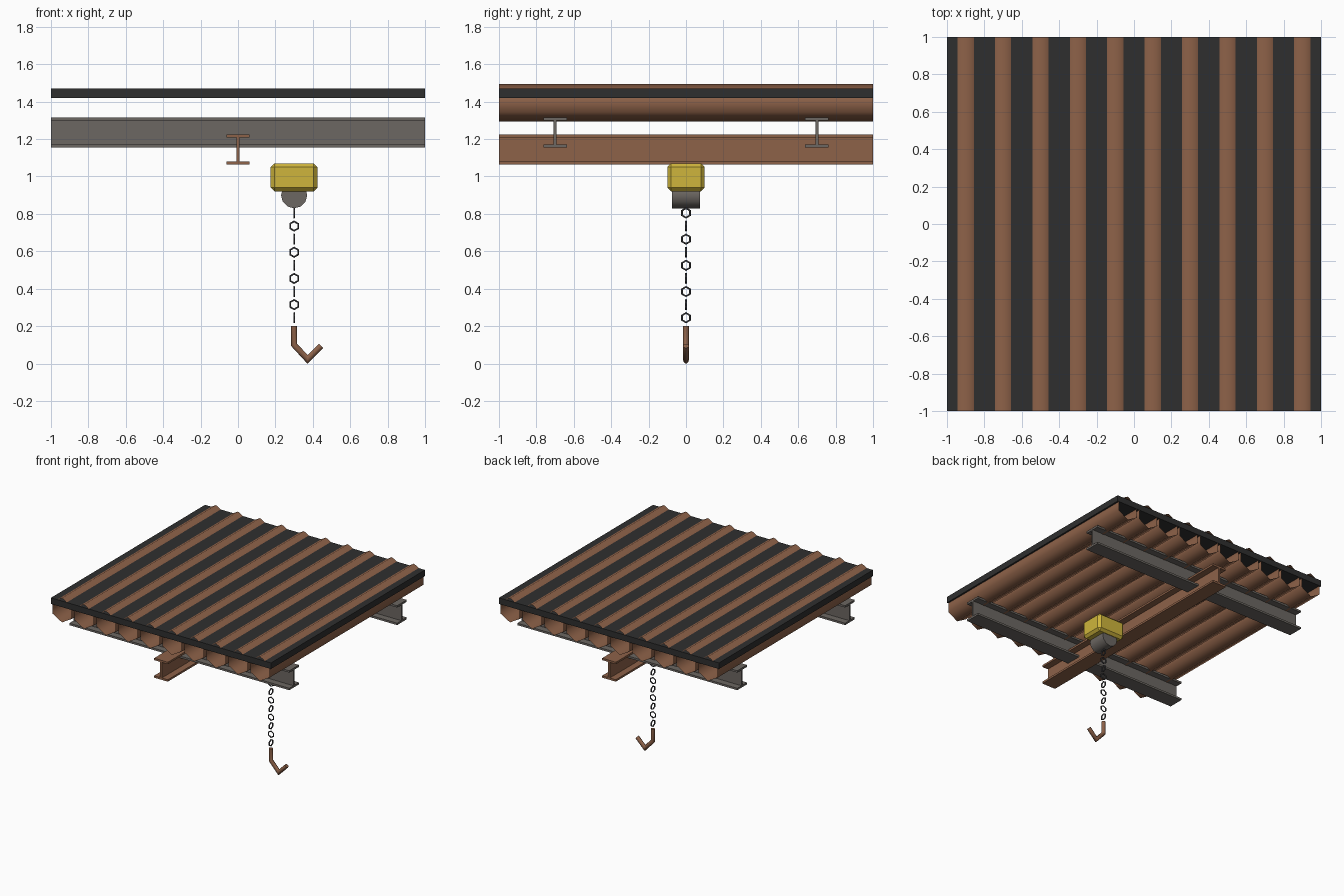
import bpy, bmesh, math
from mathutils import Vector

if "Cube" in bpy.data.objects:
    bpy.data.objects.remove(bpy.data.objects["Cube"])


def material(name, rgb):
    m = bpy.data.materials.new(name)
    m.diffuse_color = (*rgb, 1)
    m.use_nodes = True
    m.node_tree.nodes["Principled BSDF"].inputs["Base Color"].default_value = m.diffuse_color
    return m


RUST = material("rust_brown", (0.27, 0.122, 0.066))
BLACK = material("charcoal", (0.028, 0.028, 0.028))
GREY = material("steel_grey", (0.15, 0.135, 0.122))
YELLOW = material("hoist_yellow", (0.62, 0.46, 0.045))
CHAIN = material("dark_steel", (0.065, 0.065, 0.072))


def finish(ob, name, mat, smooth=False):
    ob.name = name
    ob.data.materials.append(mat)
    if smooth:
        for p in ob.data.polygons:
            p.use_smooth = len(p.vertices) == 4
    return ob


def box(name, size, loc, mat, bevel=0):
    """Box, optionally with chamfered edges."""
    bm = bmesh.new()
    bmesh.ops.create_cube(bm, size=1)
    bmesh.ops.scale(bm, vec=size, verts=bm.verts)
    if bevel:
        bmesh.ops.bevel(bm, geom=bm.edges[:], offset=bevel, segments=1, affect='EDGES')
    return add(name, bm, loc, mat)


def add(name, bm, loc, mat, smooth=False):
    bmesh.ops.recalc_face_normals(bm, faces=bm.faces)
    me = bpy.data.meshes.new(name)
    bm.to_mesh(me)
    bm.free()
    ob = bpy.data.objects.new(name, me)
    ob.location = loc
    bpy.context.collection.objects.link(ob)
    return finish(ob, name, mat, smooth)


def prism(name, profile, half, loc, mat, along='y', caps=True, smooth=False):
    """Extrude a closed (side, z) profile along the x or y axis."""
    bm = bmesh.new()
    place = (lambda s, z, t: (s, t, z)) if along == 'y' else (lambda s, z, t: (t, s, z))
    a = [bm.verts.new(place(s, z, -half)) for s, z in profile]
    b = [bm.verts.new(place(s, z, half)) for s, z in profile]
    n = len(profile)
    for i in range(n):
        j = (i + 1) % n
        bm.faces.new((a[i], a[j], b[j], b[i]))
    if caps:
        bm.faces.new(a[::-1])
        bm.faces.new(b)
    return add(name, bm, loc, mat, smooth)


def ngon(n, r):
    """Regular polygon with a corner at the top."""
    return [(r * math.sin(2 * math.pi * i / n), r * math.cos(2 * math.pi * i / n)) for i in range(n)]


# I-beam section: flange half width, half height, flange thickness, half web
W, H, T, B = 0.0625, 0.08, 0.016, 0.008
quarter = [(W, H), (W, H - T), (B, H - T)]
right = quarter + [(x, -z) for x, z in reversed(quarter)]
I_BEAM = right + [(-x, z) for x, z in reversed(right)]

# roof slab with open hexagonal ribs running through it
box("roof_sheet", (2, 2, 0.05), (0, 0, 1.445), BLACK)
for i in range(10):
    prism(f"roof_rib_{i + 1}", ngon(6, 0.1), 1, (-0.9 + 0.2 * i, 0, 1.395), RUST,
          caps=False, smooth=True)

# two cross beams and the runway beam below
for side, y in (("front", -0.7), ("back", 0.7)):
    prism(f"{side}_cross_beam", I_BEAM, 1, (0, y, 1.235), GREY, along='x')
prism("runway_beam", I_BEAM, 1, (0, 0, 1.145), RUST)

# hoist body and drum
box("hoist_body", (0.25, 0.2, 0.15), (0.3, 0, 0.995), YELLOW, bevel=0.02)
prism("hoist_drum", ngon(12, 0.07), 0.075, (0.3, 0, 0.9), GREY, smooth=True)

# chain of hexagonal links, alternately turned
for i in range(9):
    bpy.ops.mesh.primitive_torus_add(
        major_segments=6, minor_segments=6, major_radius=0.025, minor_radius=0.005,
        location=(0.3, 0, 0.805 - 0.07 * i),
        rotation=(0, math.pi / 2, math.pi / 2 * (i % 2)))
    finish(bpy.context.object, f"chain_link_{i + 1}", CHAIN, smooth=True)

# bent hook: mitred round bar along a path
path = [Vector(p) for p in ((0.3, 0, 0.2), (0.3, 0, 0.1), (0.372, 0, 0.022), (0.444, 0, 0.094))]
bm = bmesh.new()
rings = []
for i, p in enumerate(path):
    d0 = (p - path[max(i - 1, 0)]).normalized()
    d1 = (path[min(i + 1, 3)] - p).normalized()
    t = (d0 + d1).normalized()
    stretch = 1 / t.dot(d1 if i < 3 else d0)
    side = Vector((t.z, 0, -t.x)) * stretch
    rings.append([bm.verts.new(p + 0.016 * (side * math.cos(a) + Vector((0, 1, 0)) * math.sin(a)))
                  for a in (math.pi / 4 * k for k in range(8))])
for r, s in zip(rings, rings[1:]):
    for k in range(8):
        bm.faces.new((r[k], r[(k + 1) % 8], s[(k + 1) % 8], s[k]))
bm.faces.new(rings[0])
bm.faces.new(rings[-1])
add("hook", bm, (0, 0, 0), RUST, smooth=True)
